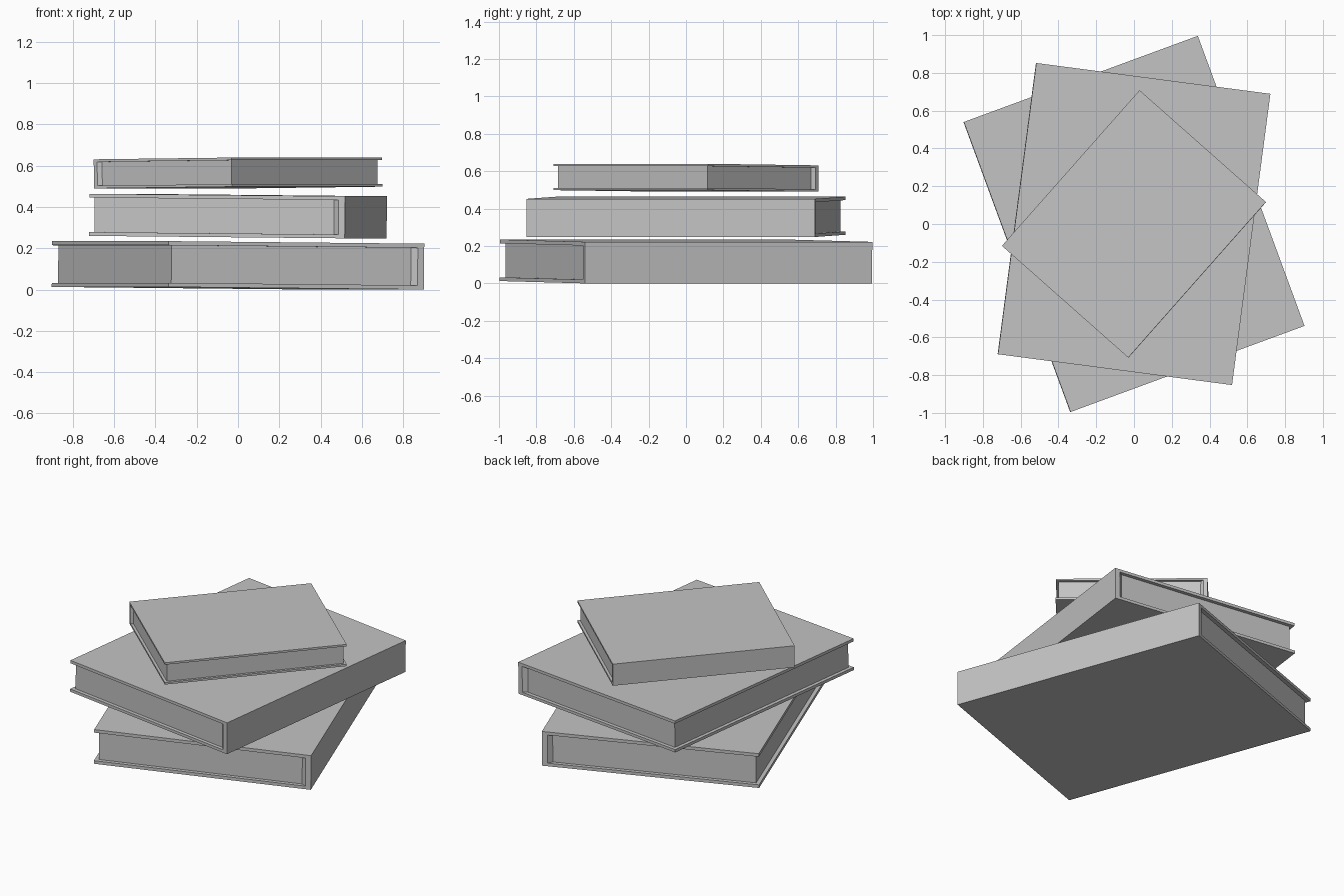
import bpy, bmesh, math
from mathutils import Matrix

cube = bpy.data.objects.get("Cube")
if cube:
    bpy.data.objects.remove(cube, do_unlink=True)

# Single flat colour
GREY = (0.55, 0.55, 0.55, 1)
grey = bpy.data.materials.new("plain grey")
grey.use_nodes = True
grey.diffuse_color = GREY
grey.node_tree.nodes["Principled BSDF"].inputs["Base Color"].default_value = GREY


def extrude_profile(name, outline, depth, turn, placement):
    """Extrude a flat outline by depth, centred, then turn and place it."""
    bm = bmesh.new()
    face = bm.faces.new([bm.verts.new((x, y, -depth / 2)) for x, y in outline])
    grown = bmesh.ops.extrude_face_region(bm, geom=[face])["geom"]
    top = [v for v in grown if isinstance(v, bmesh.types.BMVert)]
    bmesh.ops.translate(bm, verts=top, vec=(0, 0, depth))
    bmesh.ops.recalc_face_normals(bm, faces=bm.faces)
    bm.transform(turn)
    mesh = bpy.data.meshes.new(name)
    bm.to_mesh(mesh)
    bm.free()
    mesh.materials.append(grey)
    obj = bpy.data.objects.new(name, mesh)
    obj.matrix_world = placement
    bpy.context.collection.objects.link(obj)
    return obj


def book(label, width, length, thick, base, angle):
    w, h, t = width / 2, length / 2, thick / 2
    board = thick * 0.09
    spine, slope, recess = width * 0.025, width * 0.02, width * 0.018
    tilt = 0.0095
    height = base + t + math.sin(tilt) * w
    placement = (Matrix.Translation((0, 0, height))
                 @ Matrix.Rotation(math.radians(angle), 4, "Z")
                 @ Matrix.Rotation(tilt, 4, "Y"))

    # Cover: U-shaped section with the spine on local +x
    inner = t - board
    section = [(-w, -t), (w, -t), (w, t), (-w, t),
               (-w, inner), (w - spine, inner), (w - spine, -inner), (-w, -inner)]
    extrude_profile(label + "_book_cover", section, length,
                    Matrix.Rotation(math.pi / 2, 4, "X"), placement)

    # Pages: recessed block flaring out to meet the spine
    half = [(-w + recess, h - recess), (w - spine - slope, h - recess), (w - spine, h)]
    plan = half + [(x, -y) for x, y in reversed(half)]
    extrude_profile(label + "_book_pages", plan, inner * 2, Matrix.Identity(4), placement)


book("bottom", 1.32, 1.636, 0.222, 0.0, 20.2)
book("middle", 1.25, 1.555, 0.204, 0.248, -7.5)
book("top", 0.893, 1.10, 0.141, 0.49, 138.5)
